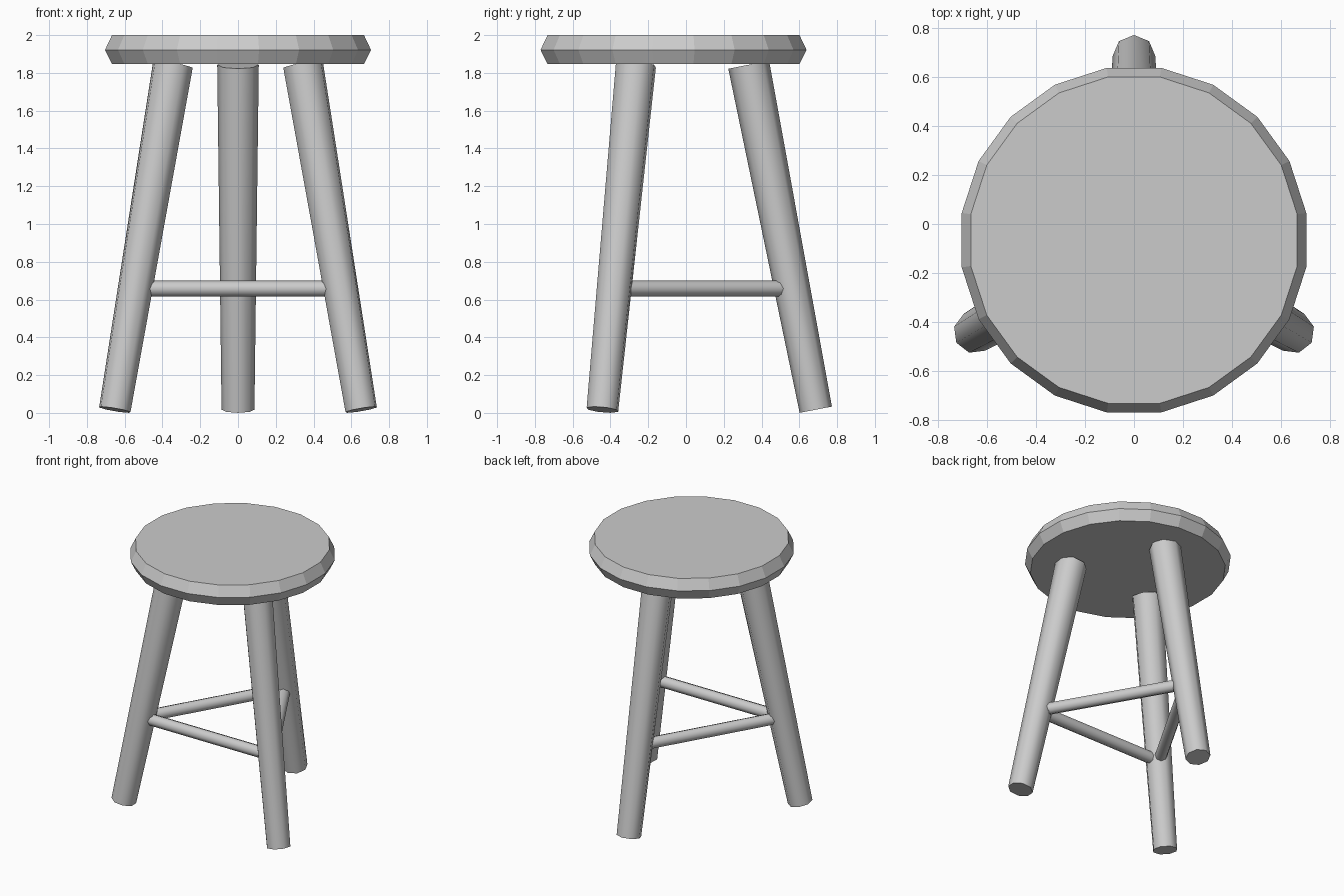
import bpy, bmesh, math
from mathutils import Vector, Matrix

if "Cube" in bpy.data.objects:
    bpy.data.objects.remove(bpy.data.objects["Cube"])

CENTRE_Y = -0.066

wood = bpy.data.materials.new("plain grey")
wood.diffuse_color = (0.6, 0.6, 0.6, 1)
wood.use_nodes = True
wood.node_tree.nodes["Principled BSDF"].inputs["Base Color"].default_value = wood.diffuse_color


def add_object(name, bm, smooth):
    bmesh.ops.recalc_face_normals(bm, faces=bm.faces[:])
    mesh = bpy.data.meshes.new(name)
    bm.to_mesh(mesh)
    bm.free()
    mesh.materials.append(wood)
    ob = bpy.data.objects.new(name, mesh)
    bpy.context.collection.objects.link(ob)
    if smooth:
        bpy.ops.object.select_all(action='DESELECT')
        ob.select_set(True)
        bpy.context.view_layer.objects.active = ob
        bpy.ops.object.shade_smooth_by_angle(angle=math.radians(60))
    return ob


def rod(name, a, b, ra, rb, side):
    """Eight-sided rod from a to b, with one vertex row facing 'side'."""
    axis = (b - a).normalized()
    u = (side - axis * side.dot(axis)).normalized()
    v = axis.cross(u)
    frame = Matrix((u, v, axis)).transposed().to_4x4()
    bm = bmesh.new()
    bmesh.ops.create_cone(bm, cap_ends=True, segments=8, radius1=ra, radius2=rb,
                          depth=(b - a).length)
    # put a vertex exactly on the local x axis
    first = bm.verts[:][0].co
    turn = Matrix.Rotation(-math.atan2(first.y, first.x), 4, 'Z')
    bm.transform(Matrix.Translation((a + b) / 2) @ frame @ turn)
    return add_object(name, bm, True)


# seat: twenty-sided disc with a bevelled rim
bm = bmesh.new()
rings = []
for z, apothem in ((1.847, 0.667), (1.922, 0.704), (2.0, 0.667)):
    r = apothem / math.cos(math.pi / 20)
    rings.append([bm.verts.new((r * math.cos(t), CENTRE_Y + r * math.sin(t), z))
                  for t in (math.radians(18 * i + 9) for i in range(20))])
for low, high in zip(rings, rings[1:]):
    for i in range(20):
        j = (i + 1) % 20
        bm.faces.new((low[i], low[j], high[j], high[i]))
bm.faces.new(rings[0])
bm.faces.new(rings[-1])
add_object("seat", bm, False)


def polar(angle, r, z):
    return Vector((r * math.cos(angle), CENTRE_Y + r * math.sin(angle), z))


# three splayed, tapered legs and the rungs joining them
FOOT, TOP = (0.753, 0.017), (0.398, 1.843)
RUNG_Z = 0.658
rung_r = FOOT[0] + (TOP[0] - FOOT[0]) * (RUNG_Z - FOOT[1]) / (TOP[1] - FOOT[1])
angles = [math.radians(a) for a in (90, 210, 330)]
for i, name in enumerate(("back", "left", "right")):
    a, b = angles[i], angles[(i + 1) % 3]
    outward = Vector((math.cos(a), math.sin(a), 0))
    rod(name + "_leg", polar(a, *FOOT), polar(a, *TOP), 0.087, 0.11, outward)
    rod(("left", "front", "right")[i] + "_rung", polar(a, rung_r, RUNG_Z),
        polar(b, rung_r, RUNG_Z), 0.043, 0.043, Vector((0, 0, 1)))
